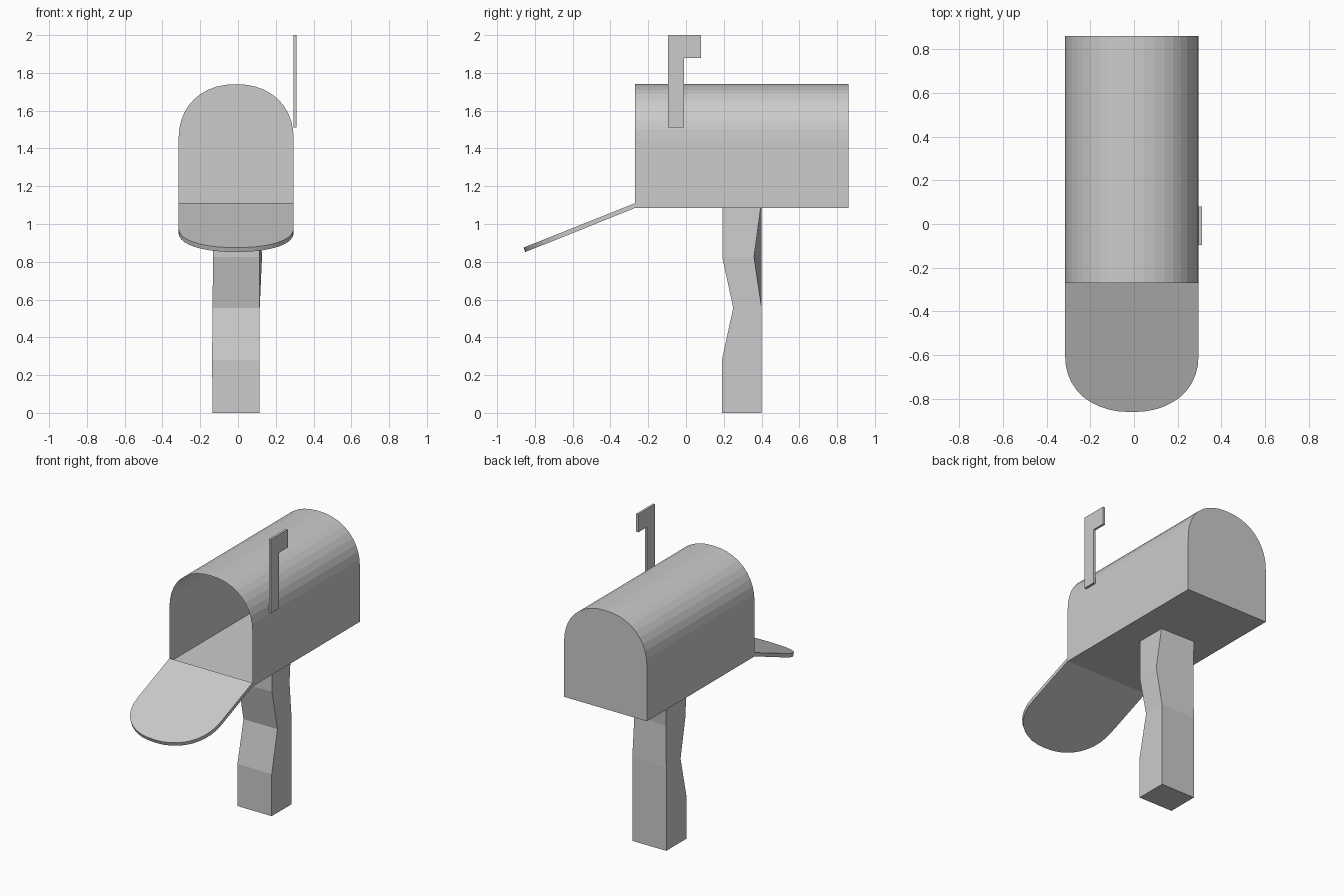
import bpy, bmesh
from math import sin, cos, pi, copysign
from mathutils import Vector

if "Cube" in bpy.data.objects:
    bpy.data.objects.remove(bpy.data.objects["Cube"])

CX, HALF = -0.01, 0.305


def arch(side_h, rise, n=20):
    """Outline of the box end: (x, height) from bottom right over the top to bottom left."""
    pts = [(CX + HALF, 0.0)]
    p = 2 / 2.2
    for i in range(n + 1):
        a = pi * i / n
        c, s = cos(a), max(sin(a), 0.0)
        pts.append((CX + HALF * copysign(abs(c) ** p, c), side_h + rise * s ** p))
    return pts + [(CX - HALF, 0.0)]


def loft(name, rings, cap_first=True, cap_last=True):
    """Join matching closed rings of points into one mesh."""
    bm = bmesh.new()
    vs = [[bm.verts.new(p) for p in r] for r in rings]
    for a, b in zip(vs, vs[1:]):
        for i in range(len(a)):
            j = (i + 1) % len(a)
            bm.faces.new((a[i], a[j], b[j], b[i]))
    if cap_first:
        bm.faces.new(vs[0][::-1])
    if cap_last:
        bm.faces.new(vs[-1])
    bmesh.ops.recalc_face_normals(bm, faces=bm.faces)
    mesh = bpy.data.meshes.new(name)
    bm.to_mesh(mesh)
    bm.free()
    obj = bpy.data.objects.new(name, mesh)
    bpy.context.collection.objects.link(obj)
    return obj


# Box: thin arched shell, open at the front, closed at the back
outline = arch(0.36, 0.295)
body = loft("box_shell", [[(x, y, 1.085 + h) for x, h in outline] for y in (-0.27, 0.86)],
            cap_first=False)

# Door: the same arch, folded down from the front edge
along = Vector((0, -0.59, -0.235)).normalized()
down = Vector((0, -along.z, along.y)) * 0.025
door_outline = arch(0.355, 0.28)
top = [Vector((x, -0.27, 1.11)) + along * h for x, h in door_outline]
bottom = [p + down for p in top]
for ring in (bottom,):
    ring[0] = Vector((CX + HALF, -0.27, 1.085))
    ring[-1] = Vector((CX - HALF, -0.27, 1.085))
loft("door", [top, bottom])

# Post: crooked square timber; (z, left x, front y, right-back x, right-back y)
levels = [
    (0.0, -0.135, 0.19, 0.115, 0.40),
    (0.28, -0.137, 0.19, 0.115, 0.40),
    (0.555, -0.135, 0.25, 0.115, 0.40),
    (0.825, -0.132, 0.192, 0.127, 0.36),
    (1.085, -0.135, 0.192, 0.115, 0.395),
]
loft("post", [[(l, f, z), (0.115, f, z), (rx, ry, z), (l, 0.40, z)]
              for z, l, f, rx, ry in levels])

# Flag: raised L-shaped plate on the right side
flag = [(-0.095, 1.51), (-0.01, 1.51), (-0.01, 1.88), (0.08, 1.88), (0.08, 2.0), (-0.095, 2.0)]
loft("flag", [[(x, y, z) for y, z in flag] for x in (0.295, 0.31)])
